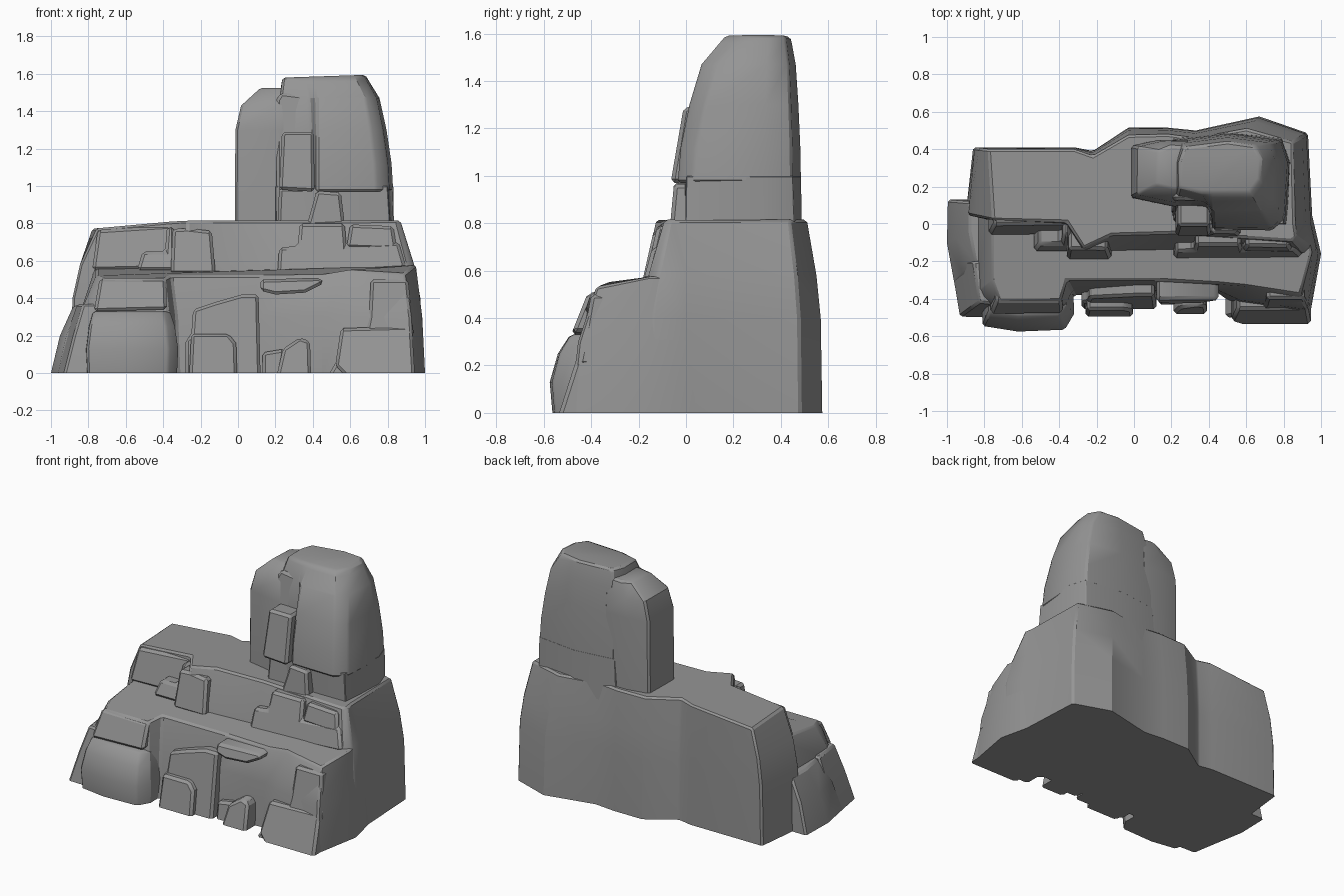
import bpy, bmesh, math

stone = bpy.data.materials.new("grey stone")
stone.diffuse_color = (0.3, 0.3, 0.3, 1)


def finish(bm, name, bevel, angle=30):
    bmesh.ops.recalc_face_normals(bm, faces=bm.faces)
    # chip the sharp edges, but keep the ground outline crisp
    sharp = [e for e in bm.edges if e.calc_face_angle(0) > math.radians(40)
             and max(v.co.z for v in e.verts) > .001]
    if bevel:
        bmesh.ops.bevel(bm, geom=sharp, offset=bevel, segments=1, affect='EDGES',
                        profile=.5, clamp_overlap=True)
    me = bpy.data.meshes.new(name)
    bm.to_mesh(me)
    bm.free()
    ob = bpy.data.objects.new(name, me)
    bpy.context.collection.objects.link(ob)
    me.materials.append(stone)
    bpy.context.view_layer.objects.active = ob
    ob.select_set(True)
    bpy.ops.object.shade_smooth_by_angle(angle=math.radians(angle))
    ob.select_set(False)
    return ob


def loft(name, low, high, steps, tilt=None, bevel=0.012):
    """Wall between two plan outlines; steps are (height, blend) pairs."""
    bm = bmesh.new()
    rings = []
    for i, (z, t) in enumerate(steps):
        ring = []
        for a, b in zip(low, high):
            x, y = a[0] + (b[0] - a[0]) * t, a[1] + (b[1] - a[1]) * t
            dz = tilt(x, y) if tilt and i == len(steps) - 1 else 0
            ring.append(bm.verts.new((x, y, z + dz)))
        rings.append(ring)
    for r, s in zip(rings, rings[1:]):
        for i in range(len(r)):
            j = (i + 1) % len(r)
            bm.faces.new((r[i], r[j], s[j], s[i]))
    bm.faces.new(rings[0])
    bm.faces.new(rings[-1])
    return finish(bm, name, bevel)


def slab(name, outline, y_low, y_high, back, bevel=0.016):
    """Rock slab: front-view outline, front face leaning from y_low to y_high."""
    zs = [p[1] for p in outline]
    z0, z1 = min(zs), max(zs)
    bm = bmesh.new()
    f = [bm.verts.new((x, y_low + (y_high - y_low) * (z - z0) / (z1 - z0), z)) for x, z in outline]
    b = [bm.verts.new((x, back, z)) for x, z in outline]
    bm.faces.new(f)
    bm.faces.new(b)
    for i in range(len(f)):
        j = (i + 1) % len(f)
        bm.faces.new((f[i], f[j], b[j], b[i]))
    return finish(bm, name, bevel)


# Main cliff with the upper terrace
cliff_low = [(-.90, .05), (-.86, .41), (-.32, .41), (-.22, .39), (-.03, .515), (.18, .515), (.33, .50),
             (.67, .575), (.93, .485), (.955, 0), (.99, -.15), (.94, -.2), (.25, -.18), (-.1, -.18), (-.28, -.21), (-.38, -.08)]
cliff_high = [(-.755, .02), (-.78, .40), (-.32, .40), (-.22, .365), (-.03, .475), (.18, .48), (.33, .46),
              (.60, .51), (.85, .44), (.86, 0), (.87, -.07), (.84, -.09), (.22, -.05), (-.12, -.06), (-.27, -.13), (-.36, .01)]
loft("cliff_body", cliff_low, cliff_high, [(0, 0), (.4, .1), (.58, .38), (.815, 1)],
     lambda x, y: min(0, (x + .3) * .09))

# Lower ledge in front of the terrace, rising towards the right
ledge_low = [(-.89, .1), (-.89, -.40), (-.80, -.47), (-.36, -.46), (-.32, -.38), (.1, -.38), (.45, -.37),
             (.55, -.44), (.94, -.49), (1.0, -.16), (.94, .1)]
ledge_high = [(-.76, .1), (-.76, -.30), (-.72, -.41), (-.39, -.41), (-.36, -.30), (.1, -.30), (.45, -.32),
              (.60, -.33), (.89, -.38), (.95, -.15), (.89, .1)]
loft("lower_ledge", ledge_low, ledge_high, [(0, 0), (.3, .3), (.505, 1)],
     lambda x, y: min(.075, (.14 + .55 * min(1, max(0, (x - .4) / .4))) * max(0, y + .42)))

# Tower: main block, recessed left column, foot
tower_low = [(.42, -.03), (.74, -.035), (.81, .03), (.83, .33), (.79, .45), (.5, .485), (.22, .45), (.2, .3), (.21, .08), (.40, .07)]
tower_high = [(.42, .17), (.62, .17), (.67, .24), (.68, .35), (.64, .42), (.5, .44), (.27, .41), (.24, .33), (.24, .20), (.36, .17)]
loft("tower_block", tower_low, tower_high, [(.97, 0), (1.12, .06), (1.3, .24), (1.47, .49), (1.56, .86), (1.585, 1)],
     lambda x, y: .01 * (x - .4) / .3)
foot_low = [(.40, -.005), (.82, -.005), (.835, .33), (.79, .46), (.5, .49), (.2, .46), (.2, .06)]
foot_high = [(.42, -.005), (.80, 0), (.83, .33), (.79, .45), (.5, .485), (.22, .45), (.2, .07)]
loft("tower_foot", foot_low, foot_high, [(.7, 0), (1, 1)], bevel=.004)
column_low = [(-.018, .14), (.22, .09), (.3, .12), (.3, .45), (.13, .45), (-.018, .42)]
column_high = [(.12, .21), (.21, .19), (.3, .19), (.3, .41), (.2, .42), (.13, .39)]
loft("left_column", column_low, column_high, [(.7, 0), (1.3, .03), (1.43, .25), (1.525, 1)])
slab("tower_rib_upper", [(.205, .8), (.41, .8), (.40, 1.3), (.39, 1.48), (.23, 1.5), (.205, 1.46)], .03, .13, .3)
slab("tower_rib", [(.22, .98), (.41, .97), (.405, 1.29), (.235, 1.29)], -.065, -.01, .2)
slab("tower_rib_foot", [(.21, .76), (.40, .76), (.40, .985), (.22, .99)], .0, .02, .2)
slab("tower_toe", [(.36, .76), (.575, .76), (.55, .965), (.42, .975)], -.07, -.05, .1)

# Terrace blocks
slab("terrace_left", [(-.78, .55), (-.36, .56), (-.36, .79), (-.75, .765)], -.06, .0, .2)
slab("terrace_left_step", [(-.54, .55), (-.34, .55), (-.34, .78), (-.38, .78), (-.39, .65), (-.51, .65)], -.15, -.06, .1)
slab("terrace_middle", [(-.36, .53), (-.12, .53), (-.14, .76), (-.27, .775), (-.35, .77)], -.19, -.135, .1)
slab("terrace_right", [(.21, .52), (.9, .56), (.86, .7), (.58, .68), (.57, .80), (.33, .80), (.32, .68), (.22, .67)], -.19, -.115, .1)
slab("terrace_right_cap", [(.58, .67), (.85, .66), (.83, .785), (.6, .795)], -.15, -.12, .1)

# Lower front blocks
bulge_low = [(-.82, -.2), (-.81, -.545), (-.62, -.575), (-.37, -.565), (-.32, -.48), (-.33, -.2)]
bulge_high = [(-.78, -.2), (-.76, -.44), (-.62, -.46), (-.41, -.46), (-.38, -.41), (-.38, -.2)]
loft("left_boulder", bulge_low, bulge_high, [(0, .1), (.13, 0), (.25, .3), (.33, .75)])
slab("left_boulder_cap", [(-.77, .33), (-.38, .34), (-.385, .50), (-.74, .505)], -.485, -.415, -.1)
slab("middle_block", [(-.28, 0), (.12, 0), (.11, .42), (.02, .42), (-.12, .38), (-.24, .34), (-.25, .2), (-.28, .18)], -.455, -.385, -.1)
slab("middle_toe", [(-.26, 0), (-.005, 0), (-.01, .16), (-.05, .21), (-.25, .21)], -.495, -.46, -.1)
slab("lip", [(.12, .44), (.2, .42), (.36, .43), (.46, .48), (.44, .51), (.12, .5)], -.43, -.40, -.1)
slab("notch_pillar", [(.13, 0), (.24, 0), (.25, .13), (.13, .11)], -.43, -.41, -.1)
slab("notch_block", [(.21, 0), (.39, 0), (.385, .17), (.33, .19), (.24, .13)], -.48, -.44, -.1)
slab("right_toe_low", [(.49, 0), (.72, 0), (.72, .13), (.53, .07)], -.50, -.48, -.1)
slab("right_toe", [(.52, .04), (.56, 0), (.945, 0), (.93, .25), (.55, .24)], -.535, -.455, -.1)
slab("right_block", [(.68, .2), (.94, .2), (.91, .50), (.71, .50), (.70, .3)], -.455, -.40, -.1)

# Left flank boulders
flank_low = [(-.80, .13), (-.995, .13), (-1.0, -.1), (-.96, -.32), (-.80, -.34)]
flank_high = [(-.80, .12), (-.88, .12), (-.88, -.04), (-.85, -.2), (-.80, -.22)]
loft("flank_boulder", flank_low, flank_high, [(0, 0), (.2, .4), (.36, 1)])
corner_low = [(-.75, -.2), (-.98, -.2), (-.93, -.495), (-.75, -.5)]
corner_high = [(-.75, -.2), (-.86, -.2), (-.83, -.42), (-.75, -.43)]
loft("corner_boulder", corner_low, corner_high, [(0, 0), (.2, .5), (.37, 1)])
